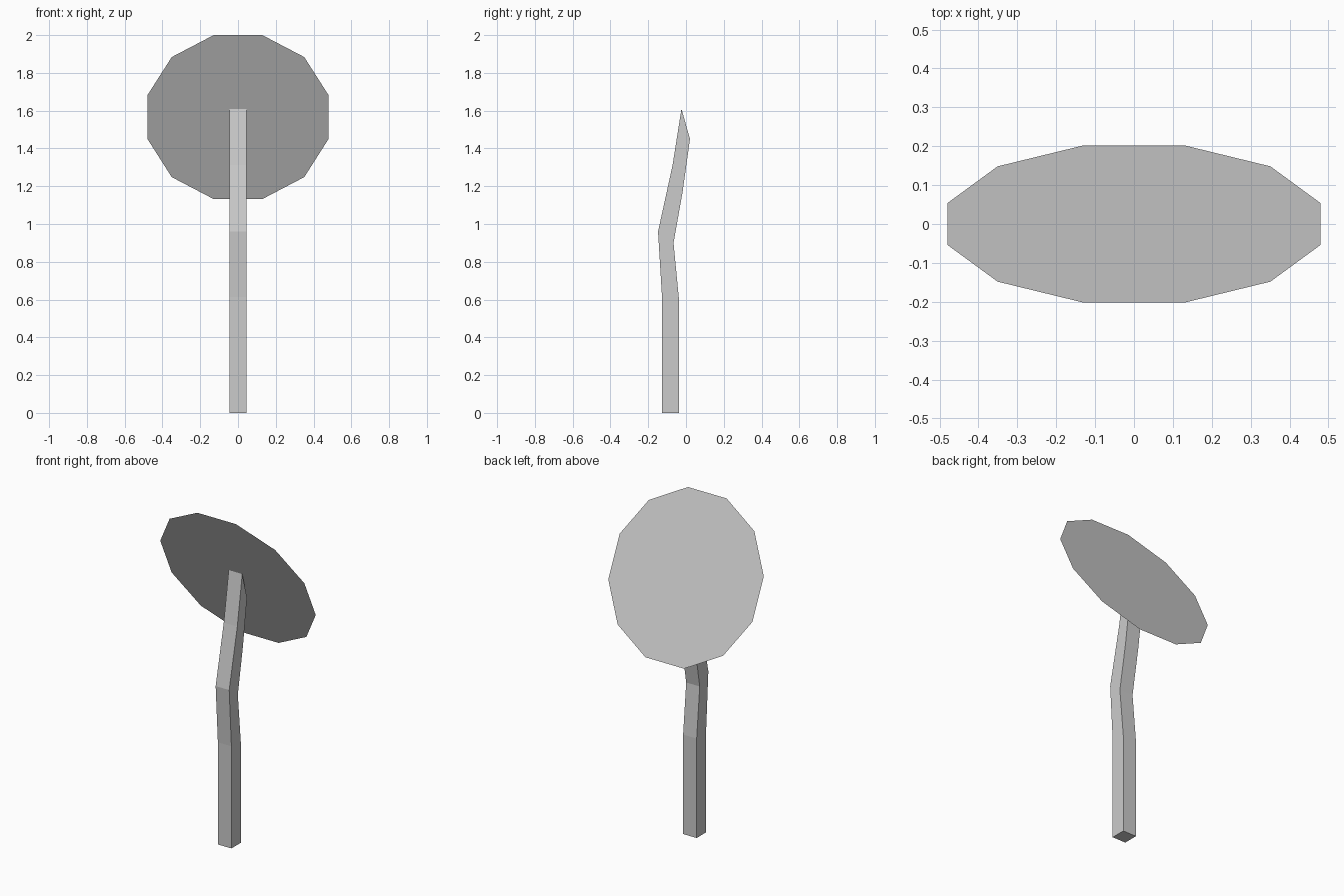
import bpy, bmesh, math
from mathutils import Matrix

default_cube = bpy.data.objects.get("Cube")
if default_cube:
    bpy.data.objects.remove(default_cube, do_unlink=True)

grey = bpy.data.materials.new("light_grey")
grey.use_nodes = True
colour = (0.6, 0.6, 0.6, 1)
grey.diffuse_color = colour
grey.node_tree.nodes["Principled BSDF"].inputs["Base Color"].default_value = colour


def add_object(name, bm):
    mesh = bpy.data.meshes.new(name)
    bm.to_mesh(mesh)
    bm.free()
    mesh.materials.append(grey)
    obj = bpy.data.objects.new(name, mesh)
    bpy.context.collection.objects.link(obj)
    return obj


# Tilted twelve-sided disc without thickness, its top edge leaning forward
bm = bmesh.new()
tilt = (Matrix.Translation((0, 0, 1.566))
        @ Matrix.Rotation(math.radians(-65), 4, "X")
        @ Matrix.Rotation(math.radians(15), 4, "Z"))
bmesh.ops.create_circle(bm, cap_ends=True, segments=12, radius=0.496, matrix=tilt)
add_object("disc", bm)

# Bent square post: (front y, z), (back y, z) at each bend
bends = [((-0.127, 0), (-0.037, 0)),
         ((-0.127, 0.614), (-0.037, 0.598)),
         ((-0.148, 0.96), (-0.066, 0.9)),
         ((-0.071, 1.312), (-0.018, 1.17)),
         ((-0.024, 1.61), (0.021, 1.45))]
half_width = 0.045
bm = bmesh.new()
rings = []
for front, back in bends:
    rings.append([bm.verts.new((x, *point)) for x, point in
                  ((-half_width, front), (half_width, front),
                   (half_width, back), (-half_width, back))])
for low, high in zip(rings, rings[1:]):
    for i in range(4):
        j = (i + 1) % 4
        bm.faces.new((low[i], low[j], high[j], high[i]))
bm.faces.new(rings[0][::-1])
bm.faces.new(rings[-1])
bmesh.ops.recalc_face_normals(bm, faces=bm.faces)
add_object("post", bm)
